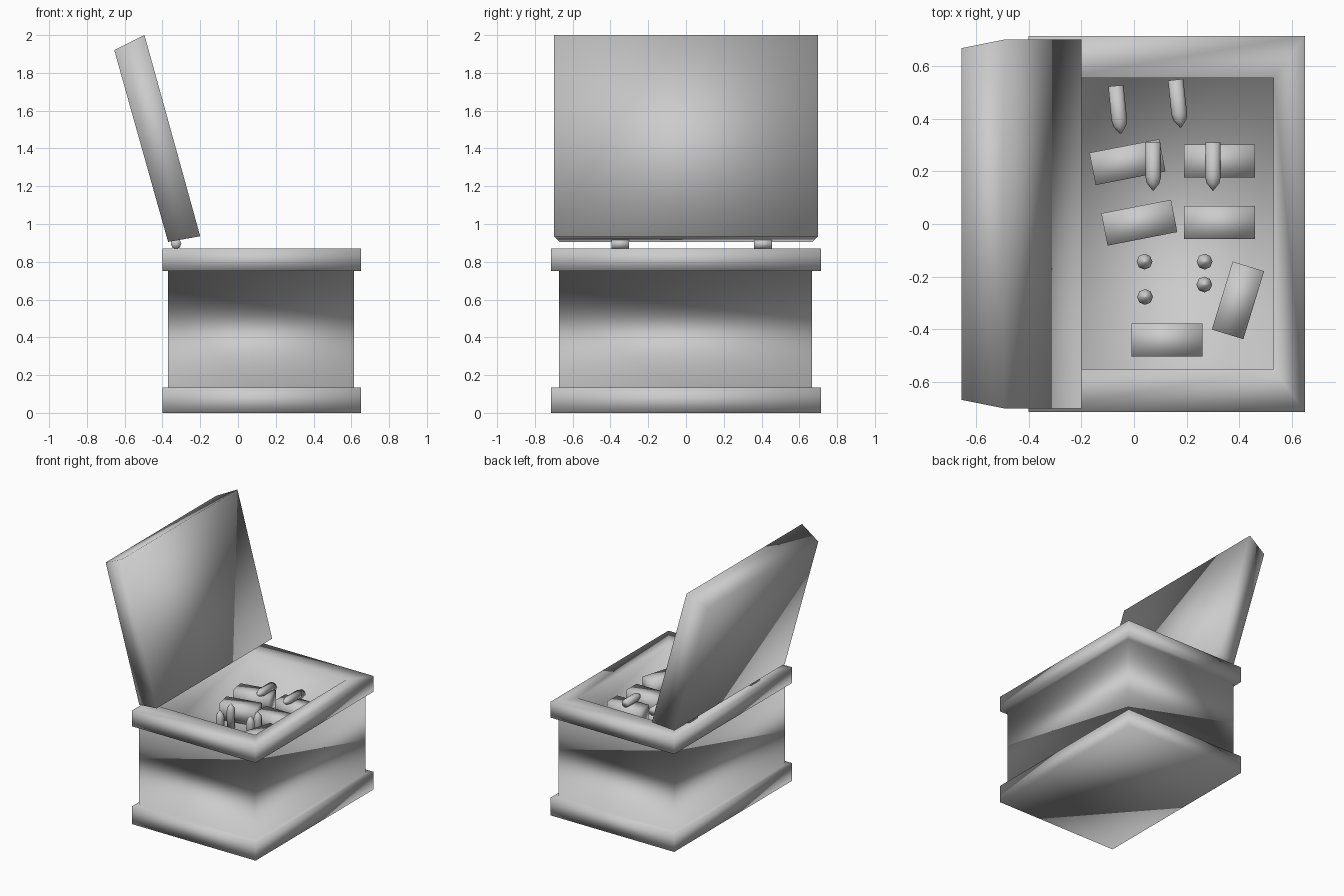
import bpy, bmesh
from math import radians, atan2, cos, sin, pi
from mathutils import Matrix, Vector

if "Cube" in bpy.data.objects:
    bpy.data.objects.remove(bpy.data.objects["Cube"])

FLOOR = 0.64


def make(name, rings, matrix=Matrix()):
    """Skin a stack of equal-sized point rings and cap both ends."""
    bm = bmesh.new()
    loops = [[bm.verts.new(matrix @ Vector(p)) for p in r] for r in rings]
    n = len(loops[0])
    for a, b in zip(loops, loops[1:]):
        for i in range(n):
            j = (i + 1) % n
            bm.faces.new((a[i], a[j], b[j], b[i]))
    bm.faces.new(loops[0][::-1])
    bm.faces.new(loops[-1])
    bmesh.ops.recalc_face_normals(bm, faces=bm.faces[:])
    for f in bm.faces:
        f.smooth = True
    me = bpy.data.meshes.new(name)
    bm.to_mesh(me)
    bm.free()
    ob = bpy.data.objects.new(name, me)
    bpy.context.collection.objects.link(ob)
    return ob


def rect(x0, x1, y0, y1, z):
    return [(x0, y0, z), (x1, y0, z), (x1, y1, z), (x0, y1, z)]


def circle(r, z, n=8):
    return [(r * cos(2 * pi * i / n), r * sin(2 * pi * i / n), z) for i in range(n)]


# Chest: plinth, body, rim and recessed tray as one shell
outer = (-0.40, 0.65, -0.715, 0.715)
body = (-0.37, 0.615, -0.672, 0.667)
inner = (-0.28, 0.53, -0.55, 0.555)
make("chest", [rect(*s, z) for s, z in (
    (outer, 0), (outer, 0.135), (body, 0.135), (body, 0.75),
    (outer, 0.75), (outer, 0.87), (inner, 0.87), (inner, FLOOR))])

# Open lid, tapering towards its outer face
in_lo, in_hi = (-0.20, 0.935), (-0.495, 2.0)
out_lo, out_hi = (-0.37, 0.905), (-0.655, 1.92)


def lid_face(lo, hi, w):
    return [(lo[0], -w, lo[1]), (lo[0], w, lo[1]), (hi[0], w, hi[1]), (hi[0], -w, hi[1])]


make("lid", [lid_face(out_lo, out_hi, 0.668), lid_face(in_lo, in_hi, 0.70)])

# Hinge barrels
for i, y in enumerate((-0.348, 0.407)):
    m = Matrix.Translation((-0.328, y, 0.895)) @ Matrix.Rotation(radians(90), 4, 'X')
    make(f"hinge_{i + 1}", [circle(0.028, -0.047), circle(0.028, 0.047)], m)

# Ammunition boxes
for i, (x, y, a) in enumerate(((-0.025, 0.235, 11), (0.02, 0.005, 11), (0.325, 0.24, 0),
                               (0.325, 0.005, 0), (0.125, -0.44, 0), (0.395, -0.29, 73))):
    m = Matrix.Translation((x, y, FLOOR)) @ Matrix.Rotation(radians(a), 4, 'Z')
    box = (-0.135, 0.135, -0.0625, 0.0625)
    make(f"ammo_box_{i + 1}", [rect(*box, 0), rect(*box, 0.125)], m)


def bullet(name, matrix):
    make(name, [circle(r, z) for r, z in (
        (0.029, 0), (0.030, 0.13), (0.024, 0.155), (0.003, 0.182))], matrix)


# Standing bullets
for i, (x, y) in enumerate(((0.04, -0.143), (0.042, -0.277), (0.268, -0.143), (0.267, -0.23))):
    bullet(f"standing_bullet_{i + 1}", Matrix.Translation((x, y, FLOOR)))

# Lying bullets: base position, tip position, axis height
for i, (bx, by, tx, ty, z) in enumerate((
        (-0.069, 0.525, -0.051, 0.344, FLOOR + 0.03), (0.158, 0.548, 0.177, 0.371, FLOOR + 0.03),
        (0.072, 0.31, 0.073, 0.13, 0.795), (0.30, 0.31, 0.30, 0.13, 0.795))):
    m = (Matrix.Translation((bx, by, z)) @ Matrix.Rotation(atan2(ty - by, tx - bx), 4, 'Z')
         @ Matrix.Rotation(radians(90), 4, 'Y'))
    bullet(f"lying_bullet_{i + 1}", m)
